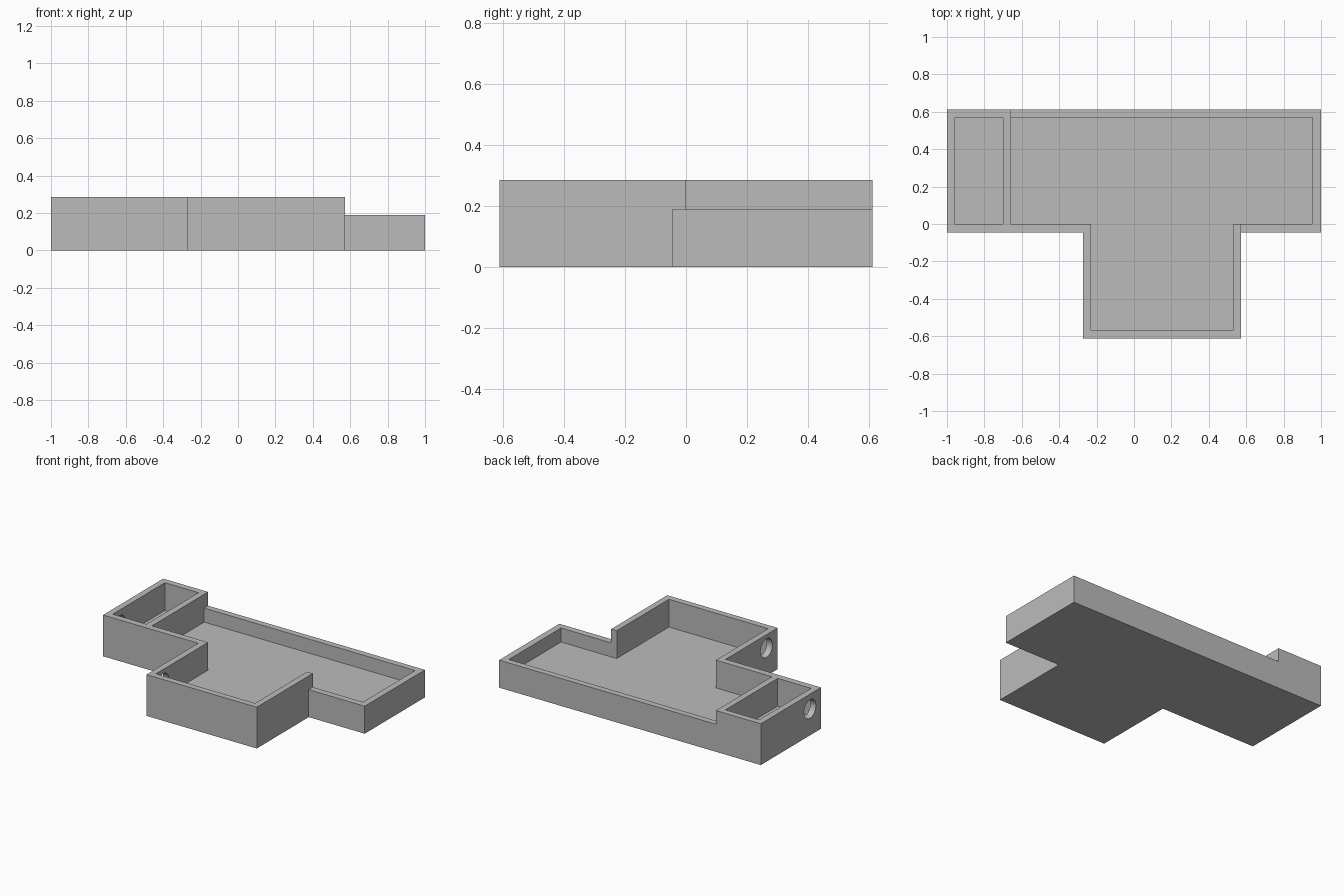
import bpy, bmesh, math

cube = bpy.data.objects.get("Cube")
if cube:
    bpy.data.objects.remove(cube, do_unlink=True)

HEIGHT, LOW, FLOOR = 0.285, 0.19, 0.093
OVER = 0.4  # cutters reach past the rim

grey = bpy.data.materials.new("plain grey")
grey.use_nodes = True
colour = (0.5, 0.5, 0.5, 1)
grey.diffuse_color = colour
grey.node_tree.nodes["Principled BSDF"].inputs["Base Color"].default_value = colour


def prism(name, outline, z0, z1):
    """Extrude a flat outline from z0 to z1."""
    bm = bmesh.new()
    face = bm.faces.new([bm.verts.new((x, y, z0)) for x, y in outline])
    top = bmesh.ops.extrude_face_region(bm, geom=[face])["geom"]
    verts = [v for v in top if isinstance(v, bmesh.types.BMVert)]
    bmesh.ops.translate(bm, vec=(0, 0, z1 - z0), verts=verts)
    bmesh.ops.recalc_face_normals(bm, faces=bm.faces[:])
    mesh = bpy.data.meshes.new(name)
    bm.to_mesh(mesh)
    bm.free()
    mesh.materials.append(grey)
    ob = bpy.data.objects.new(name, mesh)
    bpy.context.collection.objects.link(ob)
    return ob


def tee(left, right, back, shoulder, stem_left, stem_right, front):
    return [(left, back), (left, shoulder), (stem_left, shoulder),
            (stem_left, front), (stem_right, front), (stem_right, shoulder),
            (right, shoulder), (right, back)]


def cut(target, cutter):
    cutter.hide_render = True
    mod = target.modifiers.new("cut", "BOOLEAN")
    mod.operation, mod.solver, mod.object = "DIFFERENCE", "EXACT", cutter
    bpy.context.view_layer.objects.active = target
    bpy.ops.object.modifier_apply(modifier=mod.name)
    bpy.data.objects.remove(cutter, do_unlink=True)


# T-shaped tray block
tray = prism("tray", tee(-1, 1, 0.612, -0.045, -0.272, 0.572, -0.612), 0, HEIGHT)

# Lowered rim around the back and the left wing
cut(tray, prism("rim_cutter", [(-0.657, 0.8), (-0.657, 0), (0.572, 0),
                               (0.572, -0.2), (1.2, -0.2), (1.2, 0.8)], LOW, OVER))

# Main hollow and the side compartment
cut(tray, prism("main_hollow", tee(-0.657, 0.955, 0.569, 0, -0.229, 0.529, -0.569),
                FLOOR, OVER))
cut(tray, prism("side_hollow", [(-0.957, 0), (-0.7, 0), (-0.7, 0.569), (-0.957, 0.569)],
                FLOOR, OVER))

# Round openings through the two walls facing -x
for x, y, z in ((-0.978, 0.075, 0.182), (-0.25, -0.49, 0.192)):
    bpy.ops.mesh.primitive_cylinder_add(vertices=48, radius=0.064, depth=0.12,
                                        location=(x, y, z),
                                        rotation=(0, math.pi / 2, 0))
    drill = bpy.context.object
    drill.data.materials.append(grey)
    cut(tray, drill)

bpy.ops.object.select_all(action="DESELECT")
tray.select_set(True)
bpy.context.view_layer.objects.active = tray
bpy.ops.object.shade_smooth_by_angle(angle=math.radians(30))
